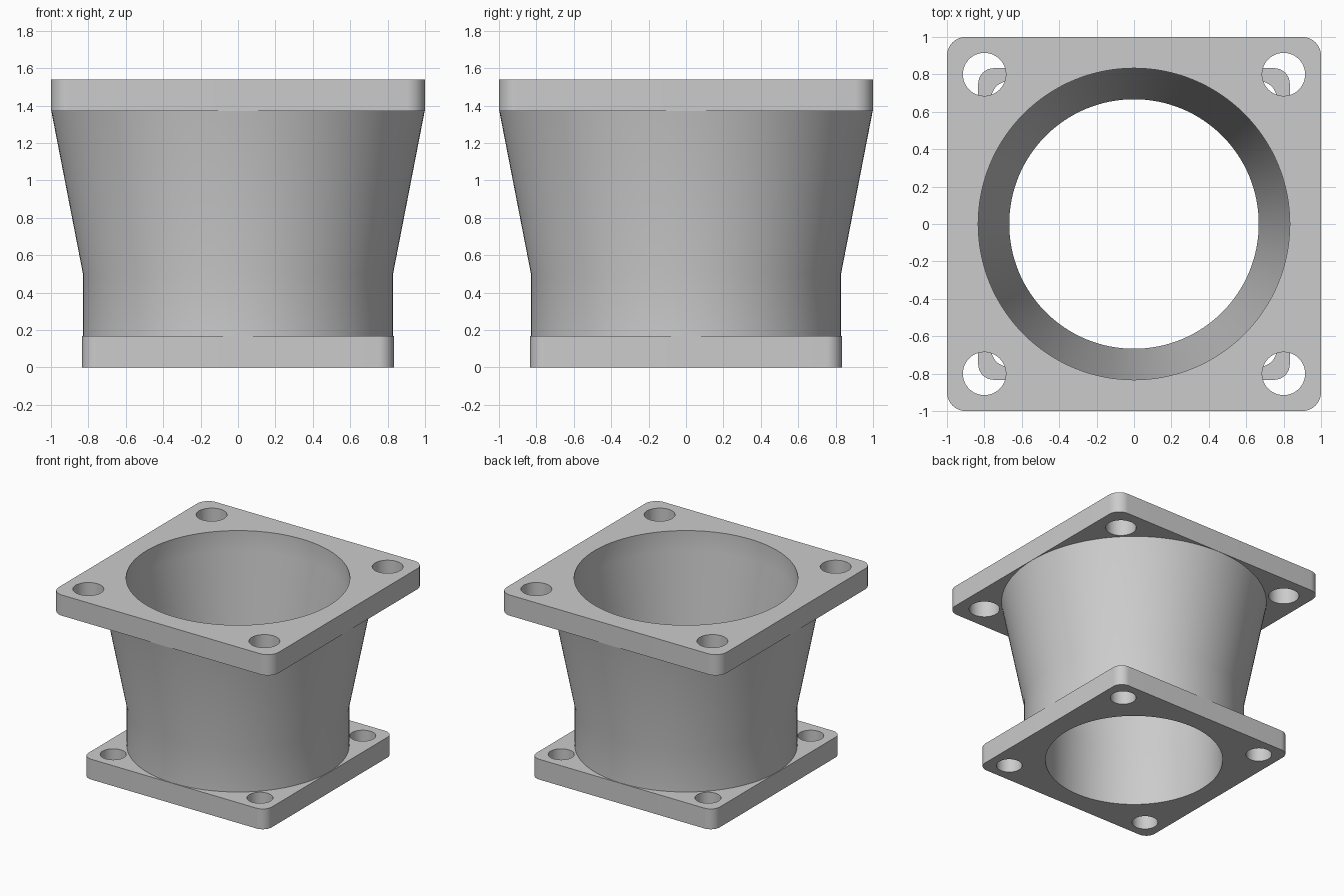
import bpy, bmesh, math

TOP, LOW_FLANGE, NECK, HIGH_FLANGE = 1.54, 0.167, 0.5, 1.37
SEGMENTS = 128

cube = bpy.data.objects.get("Cube")
if cube:
    bpy.data.objects.remove(cube, do_unlink=True)

metal = bpy.data.materials.new("plain grey")
metal.use_nodes = True
colour = (0.6, 0.6, 0.6, 1)
metal.diffuse_color = colour
for node in metal.node_tree.nodes:
    if node.type == 'BSDF_PRINCIPLED':
        node.inputs["Base Color"].default_value = colour


def make_object(name, bm):
    bmesh.ops.recalc_face_normals(bm, faces=bm.faces)
    mesh = bpy.data.meshes.new(name)
    bm.to_mesh(mesh)
    bm.free()
    mesh.materials.append(metal)
    obj = bpy.data.objects.new(name, mesh)
    bpy.context.collection.objects.link(obj)
    return obj


def turned(name, profile, x=0, y=0, segments=SEGMENTS):
    """Solid of revolution from (radius, height) pairs, capped at both ends."""
    bm = bmesh.new()
    rings = []
    for r, z in profile:
        angles = [math.tau * i / segments for i in range(segments)]
        rings.append([bm.verts.new((x + r * math.cos(a), y + r * math.sin(a), z)) for a in angles])
    for a, b in zip(rings, rings[1:]):
        for i in range(segments):
            j = (i + 1) % segments
            bm.faces.new((a[i], a[j], b[j], b[i]))
    bm.faces.new(rings[0])
    bm.faces.new(rings[-1])
    return make_object(name, bm)


def flange(name, half, corner, z0, z1):
    """Square plate with rounded corners."""
    bm = bmesh.new()
    ring = []
    steps = 10
    for quarter in range(4):
        mid = math.radians(45 + 90 * quarter)
        cx = math.copysign(half - corner, math.cos(mid))
        cy = math.copysign(half - corner, math.sin(mid))
        for i in range(steps + 1):
            a = math.pi / 2 * (quarter + i / steps)
            ring.append(bm.verts.new((cx + corner * math.cos(a), cy + corner * math.sin(a), z0)))
    base = bm.faces.new(ring)
    lid = bmesh.ops.extrude_face_region(bm, geom=[base])["geom"]
    bmesh.ops.translate(bm, vec=(0, 0, z1 - z0), verts=[v for v in lid if isinstance(v, bmesh.types.BMVert)])
    return make_object(name, bm)


def combine(target, tool, operation):
    """Apply a boolean and remove its tool."""
    bpy.context.view_layer.objects.active = target
    mod = target.modifiers.new(operation.lower(), 'BOOLEAN')
    mod.object, mod.operation, mod.solver = tool, operation, 'EXACT'
    bpy.ops.object.modifier_apply(modifier=mod.name)
    bpy.data.objects.remove(tool, do_unlink=True)


# Outer body, ends sunk into the flanges
body = turned("flanged_reducer", [(0.829, 0.1), (0.829, NECK), (0.998, HIGH_FLANGE), (0.998, 1.45)])
combine(body, flange("bottom_flange", 0.833, 0.083, 0, LOW_FLANGE), 'UNION')
combine(body, flange("top_flange", 1.0, 0.1, HIGH_FLANGE, TOP), 'UNION')

# Tapered bore through the whole body
bore = [(0.667, -0.1), (0.667, NECK), (0.833, HIGH_FLANGE), (0.833, TOP + 0.1)]
combine(body, turned("bore", bore), 'DIFFERENCE')

# Bolt holes in the corners of both flanges
for place, radius, z0, z1 in ((0.667, 0.097, -0.1, 0.3), (0.8, 0.115, 1.3, 1.7)):
    for sx in (-1, 1):
        for sy in (-1, 1):
            hole = turned("bolt_hole", [(radius, z0), (radius, z1)], sx * place, sy * place, 48)
            combine(body, hole, 'DIFFERENCE')

bpy.ops.object.select_all(action='DESELECT')
body.select_set(True)
bpy.context.view_layer.objects.active = body
bpy.ops.object.shade_smooth_by_angle(angle=math.radians(30))
